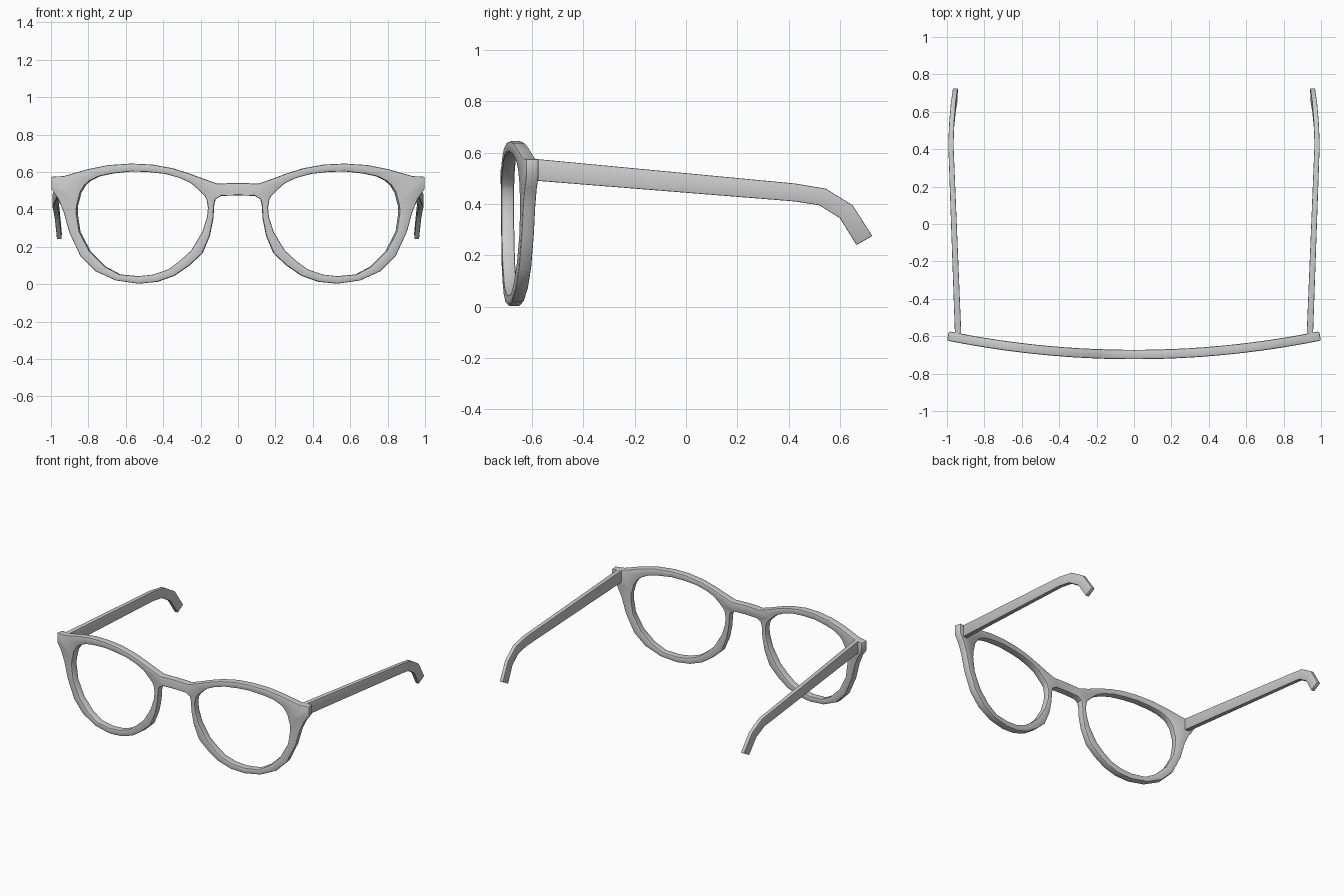
import bpy, bmesh
from math import sqrt, radians

if "Cube" in bpy.data.objects:
    bpy.data.objects.remove(bpy.data.objects["Cube"])

# One rim: (outer x, outer z, inner x, inner z), clockwise from the bridge top
RIM = [
    (.11, .538, .205, .50), (.18, .562, .25, .54), (.26, .592, .31, .568),
    (.35, .62, .39, .59), (.46, .64, .48, .60), (.57, .645, .57, .603),
    (.69, .637, .67, .592), (.80, .615, .74, .577), (.88, .592, .79, .552),
    (.93, .578, .815, .53), (.995, .575, .84, .49), (.995, .51, .85, .45),
    (.96, .46, .858, .42), (.93, .39, .86, .38), (.90, .28, .845, .28),
    (.84, .15, .79, .175), (.76, .07, .71, .095), (.65, .02, .63, .052),
    (.53, .003, .53, .043), (.43, .013, .45, .052), (.34, .045, .37, .08),
    (.26, .10, .31, .125), (.19, .165, .25, .18), (.15, .26, .19, .28),
    (.132, .35, .165, .36), (.128, .42, .16, .41), (.12, .455, .168, .455),
    (.09, .472, .18, .475),
]
# Temple: (top y, top z, bottom y, bottom z, outer x, inner x)
TEMPLE = [
    (-.60, .577, -.60, .492, .957, .923),
    (.425, .48, .425, .41, .993, .965),
    (.545, .46, .52, .395, .988, .961),
    (.65, .395, .60, .345, .979, .953),
    (.727, .275, .665, .24, .968, .942),
]
R = 5.03  # face-form radius of the front


def wrap(x, z):
    return (x, -.698 + R - sqrt(R * R - x * x), z)


def finish(name, bm, bevel, thickness=0, merge=False):
    me = bpy.data.meshes.new(name)
    bm.to_mesh(me)
    bm.free()
    ob = bpy.data.objects.new(name, me)
    bpy.context.collection.objects.link(ob)
    if merge:
        m = ob.modifiers.new("Mirror", 'MIRROR')
        m.use_clip = True
    if thickness:
        m = ob.modifiers.new("Solidify", 'SOLIDIFY')
        m.thickness = thickness
        m.offset = 0
        m.use_even_offset = True
    m = ob.modifiers.new("Bevel", 'BEVEL')
    m.width = bevel
    m.segments = 2
    m.limit_method = 'ANGLE'
    m.angle_limit = radians(50)
    bpy.ops.object.select_all(action='DESELECT')
    ob.select_set(True)
    bpy.context.view_layer.objects.active = ob
    bpy.ops.object.convert(target='MESH')
    bpy.ops.object.shade_smooth_by_angle(angle=radians(35))
    return ob


# Front frame: half rim plus half bridge, mirrored and thickened
bm = bmesh.new()
outer = [bm.verts.new(wrap(p[0], p[1])) for p in RIM]
inner = [bm.verts.new(wrap(p[2], p[3])) for p in RIM]
n = len(RIM)
for i in range(n):
    j = (i + 1) % n
    bm.faces.new((outer[i], inner[i], inner[j], outer[j]))
top = bm.verts.new(wrap(0, .542))
low = bm.verts.new(wrap(0, .475))
bm.faces.new((top, low, outer[-1], outer[0]))
finish("front_frame", bm, .007, .05, True)

# Temples with bent ear tips, left and right
for side, name in ((1, "right_temple"), (-1, "left_temple")):
    bm = bmesh.new()
    rings = []
    for ty, tz, by, bz, xo, xi in TEMPLE:
        pts = ((xo, ty, tz), (xi, ty, tz), (xi, by, bz), (xo, by, bz))
        rings.append([bm.verts.new((side * x, y, z)) for x, y, z in pts])
    for a, b in zip(rings, rings[1:]):
        for k in range(4):
            m = (k + 1) % 4
            bm.faces.new((a[k], a[m], b[m], b[k]))
    bm.faces.new(rings[0])
    bm.faces.new(rings[-1])
    bmesh.ops.recalc_face_normals(bm, faces=bm.faces)
    finish(name, bm, .004)
